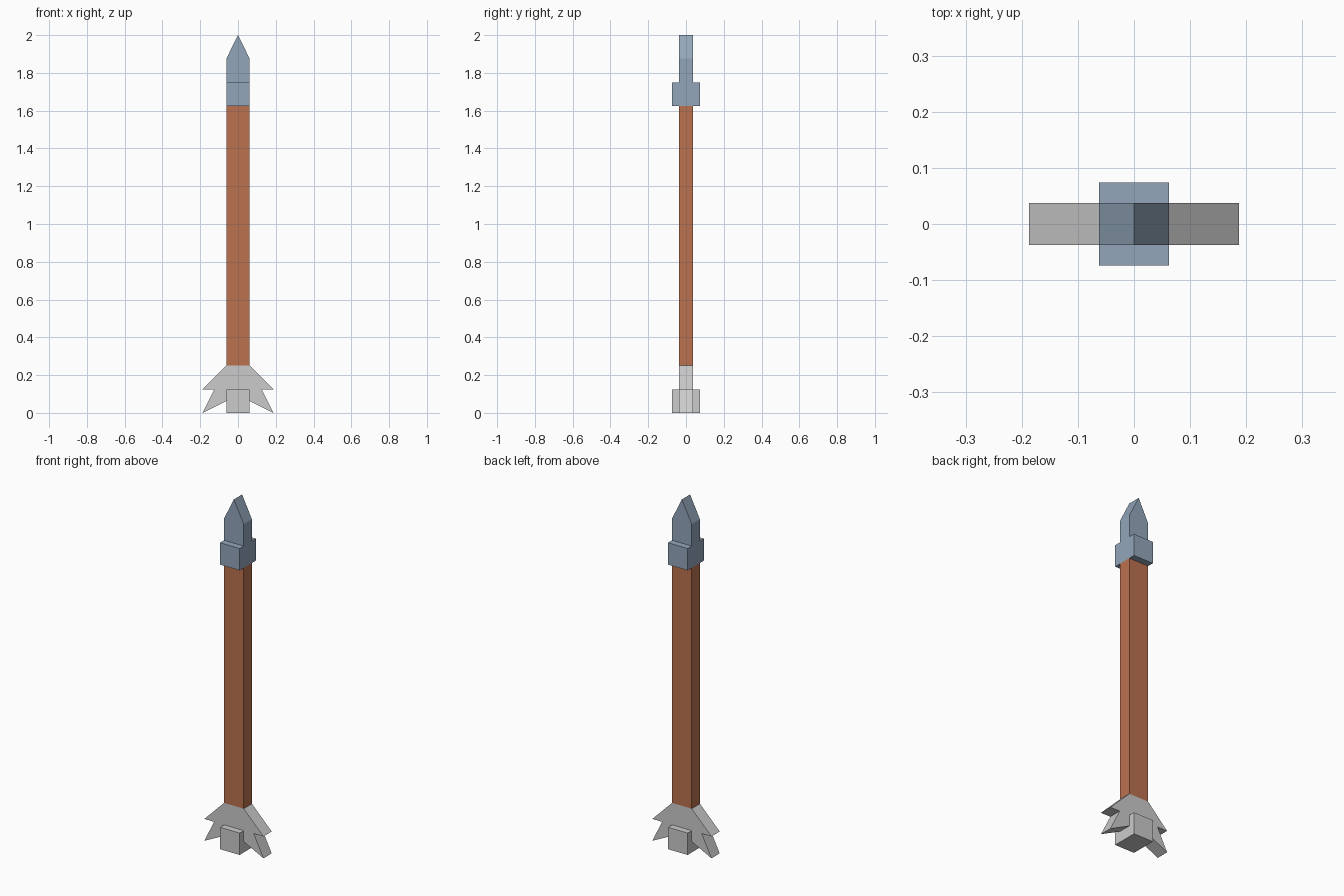
import bpy

if "Cube" in bpy.data.objects:
    bpy.data.objects.remove(bpy.data.objects["Cube"])

HALF_W = 0.062    # half width in x of shaft, collar and tip
THIN = 0.037      # half depth of the flat parts
THICK = 0.074     # half depth of the collar and tail block


def material(name, rgb):
    mat = bpy.data.materials.new(name)
    mat.diffuse_color = (*rgb, 1.0)
    mat.use_nodes = True
    mat.node_tree.nodes["Principled BSDF"].inputs["Base Color"].default_value = mat.diffuse_color
    return mat


def prism(name, profile, half_depth, mat=None):
    """Extrude an x-z outline (counter-clockwise from the front) along y."""
    n = len(profile)
    verts = [(x, y, z) for y in (-half_depth, half_depth) for x, z in profile]
    faces = [tuple(range(n)), tuple(range(2 * n - 1, n - 1, -1))]
    for i in range(n):
        j = (i + 1) % n
        faces.append((j, i, i + n, j + n))
    mesh = bpy.data.meshes.new(name)
    mesh.from_pydata(verts, [], faces)
    mesh.update()
    obj = bpy.data.objects.new(name, mesh)
    bpy.context.collection.objects.link(obj)
    if mat:
        mesh.materials.append(mat)
    return obj


def block(name, z0, z1, half_depth, mat=None):
    w = HALF_W
    return prism(name, [(-w, z0), (w, z0), (w, z1), (-w, z1)], half_depth, mat)


def mirrored(right_side):
    """Complete an outline from its right half, listed bottom to top."""
    return right_side + [(-x, z) for x, z in reversed(right_side) if x > 0]


wood = material("wood", (0.50, 0.17, 0.08))
steel = material("steel", (0.29, 0.38, 0.49))

# Wooden shaft
block("shaft", 0.25, 1.625, THIN, wood)

# Metal collar and pointed tip
block("collar", 1.625, 1.75, THICK, steel)
prism("tip", mirrored([(HALF_W, 1.75), (HALF_W, 1.875), (0, 2.0)]), THIN, steel)

# Swept, notched tail fins as one flat plate
fins = [(HALF_W, 0.062), (0.187, 0.0), (0.125, 0.125), (0.187, 0.125), (HALF_W, 0.25)]
prism("tail_fins", mirrored(fins), THIN)

# Block at the foot of the tail
block("tail_block", 0.0, 0.125, THICK)
